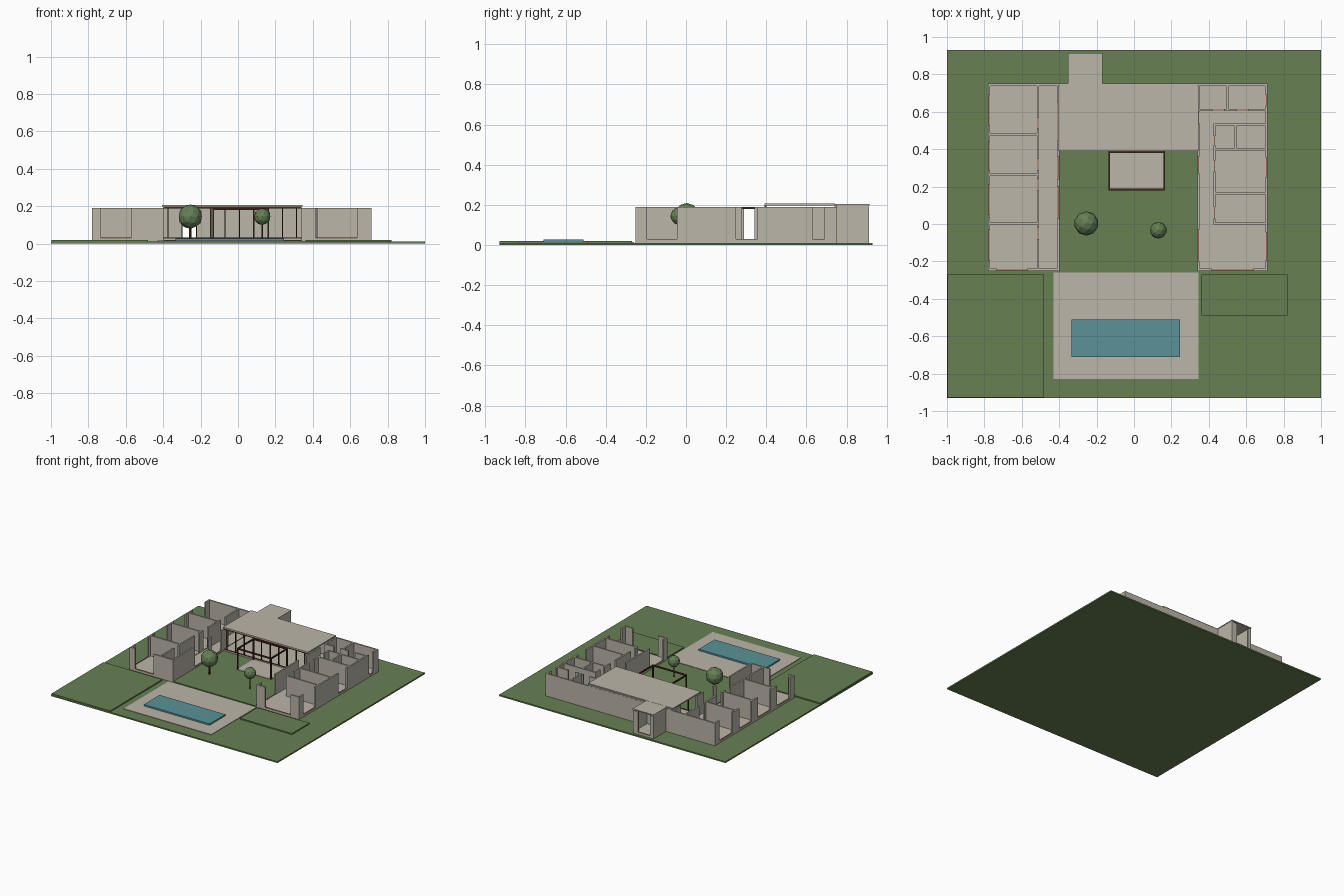
import bpy, bmesh, math
from mathutils import Matrix, Vector

if "Cube" in bpy.data.objects:
    bpy.data.objects.remove(bpy.data.objects["Cube"])


def material(name, rgb):
    m = bpy.data.materials.new(name)
    m.diffuse_color = (*rgb, 1)
    m.use_nodes = True
    m.node_tree.nodes["Principled BSDF"].inputs["Base Color"].default_value = m.diffuse_color
    return m


STONE = material("warm_stone", (0.50, 0.465, 0.395))
GRASS = material("grass_green", (0.136, 0.216, 0.088))
LEAF = material("leaf_green", (0.13, 0.215, 0.09))
WATER = material("pool_water", (0.10, 0.29, 0.31))
WOOD = material("dark_wood", (0.075, 0.025, 0.015))
SILL = material("threshold_wood", (0.30, 0.13, 0.06))

BASE, FLOOR, TOP, T = 0.011, 0.028, 0.19, 0.012


def boxes(name, items, mat):
    """One object from boxes given as (x0, x1, y0, y1, z0, z1)."""
    bm = bmesh.new()
    for x0, x1, y0, y1, z0, z1 in items:
        mid = Vector(((x0 + x1) / 2, (y0 + y1) / 2, (z0 + z1) / 2))
        size = Matrix.Diagonal((x1 - x0, y1 - y0, z1 - z0, 1))
        bmesh.ops.create_cube(bm, size=1, matrix=Matrix.Translation(mid) @ size)
    me = bpy.data.meshes.new(name)
    bm.to_mesh(me)
    bm.free()
    me.materials.append(mat)
    ob = bpy.data.objects.new(name, me)
    bpy.context.collection.objects.link(ob)
    return ob


def wall_run(axis, pos, a, b, gaps=()):
    """Wall pieces along an axis, left open over each gap, plus a strip in each gap."""
    def place(p, q, half, z0, z1):
        if axis == "x":
            return (p, q, pos - half, pos + half, z0, z1)
        return (pos - half, pos + half, p, q, z0, z1)
    cuts = [a] + [v for g in gaps for v in g] + [b]
    solid = [place(p, q, T / 2, FLOOR, TOP) for p, q in zip(cuts[::2], cuts[1::2])]
    strips = [place(p, q, 0.003, FLOOR, FLOOR + 0.003) for p, q in gaps]
    return solid, strips


def walls(name, runs):
    solid, strips = [], []
    for r in runs:
        s, t = wall_run(*r)
        solid += s
        strips += t
    boxes(name + "_walls", solid, STONE)
    if strips:
        boxes(name + "_thresholds", strips, SILL)


# Ground and raised lawns
boxes("ground", [(-1, 1, -0.93, 0.93, 0, BASE)], GRASS)
boxes("raised_lawns", [(-0.998, -0.48, -0.928, -0.27, BASE, 0.02),
                       (0.36, 0.82, -0.49, -0.27, BASE, 0.02),
                       (-0.405, 0.345, -0.25, 0.39, BASE, 0.018)], GRASS)

# Pool terrace
boxes("pool_deck", [(-0.43, 0.345, -0.83, -0.26, BASE, 0.015)], STONE)
boxes("pool", [(-0.335, 0.245, -0.71, -0.51, 0.014, 0.027)], WATER)

# House floors
boxes("floor_slab", [(-0.781, -0.399, -0.251, 0.751, BASE, FLOOR),
                     (0.339, 0.714, -0.251, 0.751, BASE, FLOOR),
                     (-0.399, 0.339, 0.39, 0.751, BASE, FLOOR),
                     (-0.35, -0.17, 0.751, 0.911, BASE, FLOOR),
                     (-0.135, 0.165, 0.18, 0.39, BASE, 0.022)], STONE)

# Left wing
walls("left_wing", [
    ("y", -0.775, -0.251, 0.751, [(-0.195, -0.03), (0.05, 0.21), (0.29, 0.44), (0.53, 0.69)]),
    ("y", -0.513, -0.251, 0.751, [(-0.08, -0.02), (0.18, 0.24), (0.29, 0.35), (0.51, 0.57)]),
    ("y", -0.405, -0.251, 0.751, [(0.03, 0.20), (0.24, 0.36), (0.45, 0.65)]),
    ("x", -0.245, -0.781, -0.399, [(-0.735, -0.57)]),
    ("x", 0.003, -0.769, -0.519), ("x", 0.265, -0.769, -0.519),
    ("x", 0.48, -0.769, -0.519)])

# Right wing
walls("right_wing", [
    ("y", 0.708, -0.251, 0.751, [(-0.195, -0.045), (0.25, 0.355), (0.63, 0.69)]),
    ("y", 0.345, -0.251, 0.751, [(-0.20, -0.03), (0.27, 0.36), (0.54, 0.60)]),
    ("y", 0.43, 0.003, 0.53, [(0.03, 0.09), (0.28, 0.34), (0.42, 0.47)]),
    ("x", -0.245, 0.339, 0.714, [(0.415, 0.64)]),
    ("x", 0.003, 0.424, 0.702), ("x", 0.165, 0.436, 0.702),
    ("x", 0.40, 0.436, 0.702), ("x", 0.53, 0.424, 0.702),
    ("x", 0.61, 0.351, 0.702, [(0.42, 0.48), (0.55, 0.61)]),
    ("y", 0.50, 0.616, 0.745), ("y", 0.542, 0.406, 0.524)])

# Back wall and entrance porch
walls("back", [("x", 0.745, -0.781, 0.714, [(-0.30, -0.22)])])
walls("porch", [("y", -0.344, 0.751, 0.911), ("y", -0.176, 0.751, 0.911),
                ("x", 0.905, -0.35, -0.17, [(-0.32, -0.215)])])

# Flat roofs over hall and porch
boxes("hall_roof", [(-0.405, 0.345, 0.39, 0.742, 0.197, 0.206)], STONE)
boxes("porch_roof", [(-0.352, -0.168, 0.742, 0.913, 0.197, 0.205)], STONE)
boxes("roof_supports", [(-0.399, 0.339, 0.739, 0.75, TOP, 0.198),
                        (-0.35, -0.338, 0.75, 0.91, TOP, 0.198),
                        (-0.182, -0.17, 0.75, 0.91, TOP, 0.198)], STONE)

# Hall window frame on the courtyard side
frame = [(-0.399, 0.339, 0.392, 0.400, 0.188, 0.197),
         (-0.399, 0.339, 0.392, 0.400, FLOOR, 0.032)]
for i in range(10):
    x = -0.375 + i * 0.0765
    frame.append((x - 0.003, x + 0.003, 0.392, 0.400, FLOOR, 0.19))
boxes("hall_window_frame", frame, WOOD)

# Pergola posts and beams
px, py, w = (-0.132, 0.162), (0.185, 0.385), 0.005
pergola = [(x - w, x + w, y - w, y + w, 0.02, 0.18) for x in px for y in py]
pergola += [(px[0] - w, px[1] + w, y - w, y + w, 0.18, 0.19) for y in py]
pergola += [(x - w, x + w, py[0], py[1], 0.18, 0.19) for x in px]
boxes("pergola", pergola, WOOD)


# Courtyard trees
def tree(name, x, y, z, r):
    bpy.ops.mesh.primitive_ico_sphere_add(subdivisions=2, radius=r, location=(x, y, z))
    crown = bpy.context.object
    crown.name = name + "_crown"
    crown.data.materials.append(LEAF)
    bpy.ops.mesh.primitive_cylinder_add(vertices=8, radius=r * 0.1, depth=z - 0.015,
                                        location=(x, y, (z + 0.015) / 2))
    trunk = bpy.context.object
    trunk.name = name + "_trunk"
    trunk.data.materials.append(WOOD)


tree("large_tree", -0.255, 0.003, 0.144, 0.065)
tree("small_tree", 0.13, -0.033, 0.144, 0.045)
